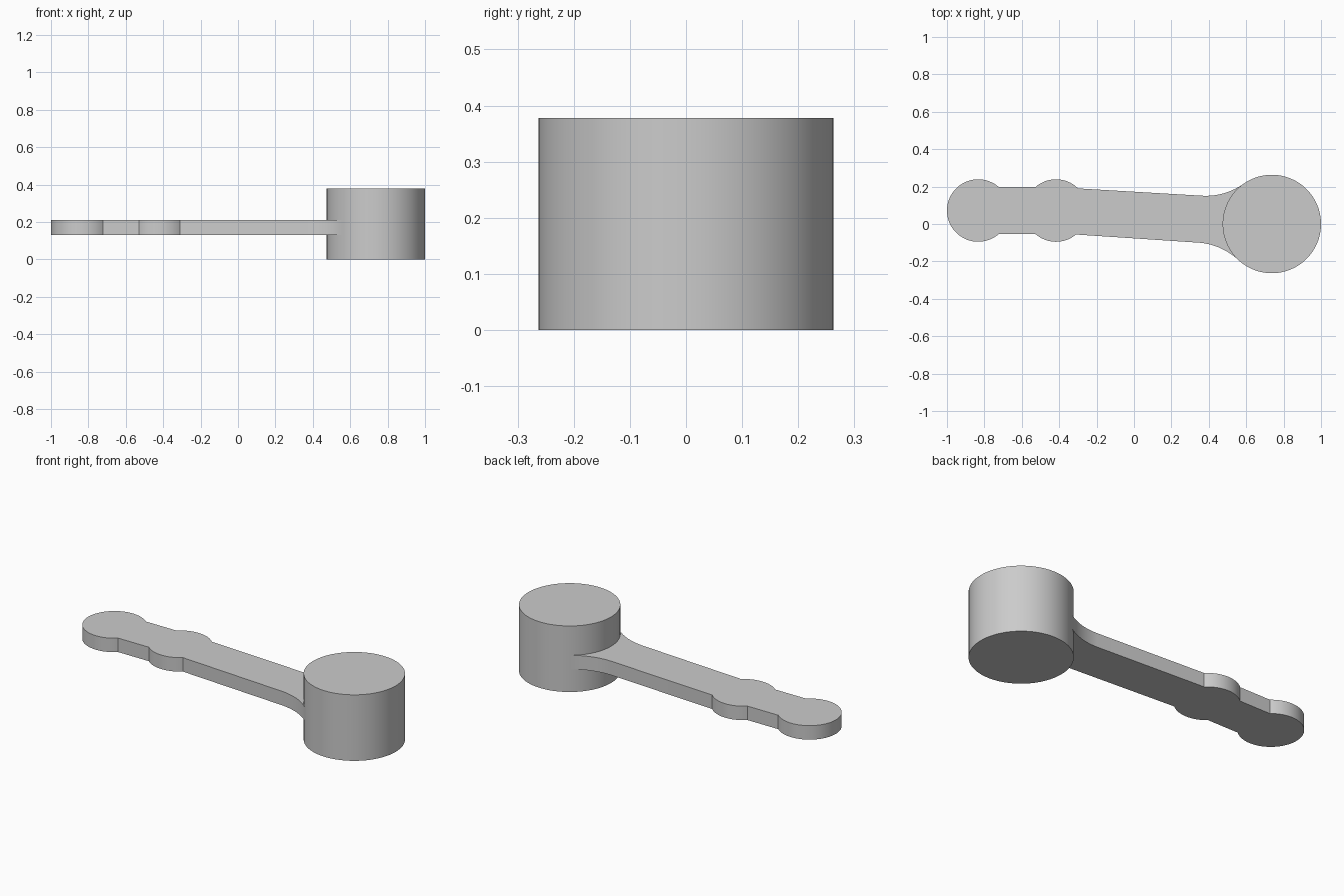
import bpy, bmesh, math
from mathutils import Vector

cube = bpy.data.objects.get("Cube")
if cube:
    bpy.data.objects.remove(cube)

GREY = (0.6, 0.6, 0.6, 1.0)
DRUM_C, DRUM_R, DRUM_H = Vector((0.737, 0.0)), 0.263, 0.378
ARM_Z0, ARM_Z1 = 0.13, 0.21
KNOB_R, KNOB_Y = 0.167, 0.072
KNOB_X = (-0.833, -0.417)

mat = bpy.data.materials.new("plain_grey")
mat.use_nodes = True
mat.diffuse_color = GREY
mat.node_tree.nodes["Principled BSDF"].inputs["Base Color"].default_value = GREY


def arc(c, r, a0, a1, n):
    """Points on an arc from angle a0 to a1."""
    return [Vector((c[0] + r * math.cos(a0 + (a1 - a0) * i / n),
                    c[1] + r * math.sin(a0 + (a1 - a0) * i / n))) for i in range(n + 1)]


def extrude(name, outline, z0, z1):
    """Solid prism from a counter-clockwise outline."""
    bm = bmesh.new()
    face = bm.faces.new([bm.verts.new((p.x, p.y, z0)) for p in outline])
    top = bmesh.ops.extrude_face_region(bm, geom=[face], use_keep_orig=True)["geom"]
    bmesh.ops.translate(bm, vec=(0, 0, z1 - z0),
                        verts=[v for v in top if isinstance(v, bmesh.types.BMVert)])
    bmesh.ops.recalc_face_normals(bm, faces=bm.faces)
    mesh = bpy.data.meshes.new(name)
    bm.to_mesh(mesh)
    bm.free()
    mesh.materials.append(mat)
    obj = bpy.data.objects.new(name, mesh)
    bpy.context.collection.objects.link(obj)
    bpy.ops.object.select_all(action='DESELECT')
    obj.select_set(True)
    bpy.context.view_layer.objects.active = obj
    bpy.ops.object.shade_smooth_by_angle(angle=math.radians(30))
    return obj


def fillet(p, q, side, radius=0.35, n=20):
    """Arc tangent to line p-q and to the drum, running from line to drum."""
    d = (q - p).normalized()
    normal = Vector((-d.y, d.x)) * side
    start = p + normal * radius - DRUM_C
    b = start.dot(d)
    t = -b - math.sqrt(b * b - start.length_squared + (radius + DRUM_R) ** 2)
    c = DRUM_C + start + d * t
    a0 = math.atan2(-normal.y, -normal.x)
    to_drum = DRUM_C - c
    return arc(c, radius, a0, math.atan2(to_drum.y, to_drum.x), n)


def knob_angle(dx):
    return math.acos(dx / KNOB_R)


# Upright drum
extrude("drum", arc(DRUM_C, DRUM_R, 0, math.tau, 128)[:-1], 0, DRUM_H)

# Flat arm: two round knobs, tapered shank and fillets into the drum
neck = knob_angle(0.111)
back_end, front_end = knob_angle(0.118), knob_angle(0.107)
end_knob = arc((KNOB_X[0], KNOB_Y), KNOB_R, neck, math.tau - neck, 48)
mid_c = (KNOB_X[1], KNOB_Y)
mid_front = arc(mid_c, KNOB_R, math.pi + neck, math.tau - front_end, 20)
mid_back = arc(mid_c, KNOB_R, back_end, math.pi - neck, 20)
front_fillet = fillet(mid_front[-1], Vector((0.32, -0.098)), -1)
back_fillet = fillet(mid_back[0], Vector((0.35, 0.152)), 1)
extrude("arm", end_knob + mid_front + front_fillet + back_fillet[::-1] + mid_back,
        ARM_Z0, ARM_Z1)
